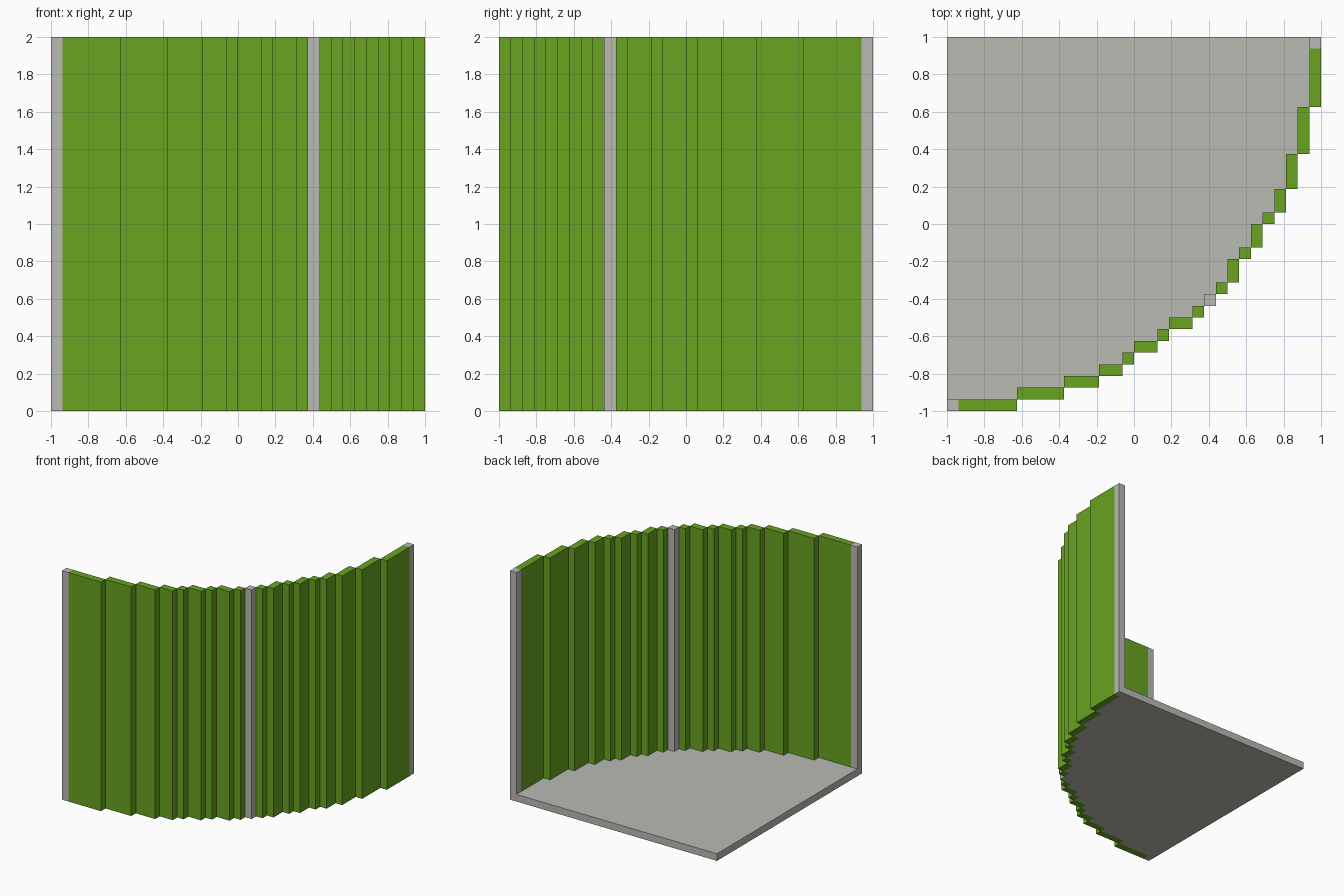
import bpy
import bmesh

N = 32                      # cells along each side
U = 2 / N                   # cell size
RUNS = [6, 4, 3, 2, 1, 2, 1, 2, 1]   # wall run lengths, from one end to the middle post

cube = bpy.data.objects.get("Cube")
if cube:
    bpy.data.objects.remove(cube, do_unlink=True)


def make_material(name, color):
    mat = bpy.data.materials.new(name)
    mat.use_nodes = True
    mat.diffuse_color = color
    mat.node_tree.nodes["Principled BSDF"].inputs["Base Color"].default_value = color
    return mat


green = make_material("leaf green", (0.138, 0.366, 0.015, 1))
grey = make_material("light grey", (0.491, 0.497, 0.456, 1))


def prism(name, outline, height, mat):
    """Extrude an outline, given in cells, up from the ground."""
    bm = bmesh.new()
    base = bm.faces.new([bm.verts.new((x * U - 1, y * U - 1, 0)) for x, y in outline])
    top = bmesh.ops.extrude_face_region(bm, geom=[base])["geom"]
    bmesh.ops.translate(bm, vec=(0, 0, height),
                        verts=[v for v in top if isinstance(v, bmesh.types.BMVert)])
    bmesh.ops.recalc_face_normals(bm, faces=bm.faces)
    mesh = bpy.data.meshes.new(name)
    bm.to_mesh(mesh)
    bm.free()
    mesh.materials.append(mat)
    obj = bpy.data.objects.new(name, mesh)
    bpy.context.collection.objects.link(obj)
    return obj


def block(x0, y0, x1, y1):
    return [(x0, y0), (x1, y0), (x1, y1), (x0, y1)]


def mirrored(points):
    """Reflect across the diagonal symmetry line."""
    return [(N - y, N - x) for x, y in reversed(points)]


# Stepped wall panels on both halves, collecting the floor edge along the way
edge = []
x = 0
for row, length in enumerate(RUNS):
    start = x + 1 if row == 0 else x      # the end cell belongs to a post
    panel = block(start, row, x + length, row + 1)
    prism(f"front_wall_panel_{row + 1}", panel, 2, green)
    prism(f"side_wall_panel_{row + 1}", mirrored(panel), 2, green)
    edge += [(x, row + 1), (x + length, row + 1)]
    x += length

# Posts at the two ends and the middle
end_post = block(0, 0, 1, 1)
prism("front_end_post", end_post, 2, grey)
prism("side_end_post", mirrored(end_post), 2, grey)
prism("middle_post", block(x, len(RUNS), x + 1, len(RUNS) + 1), 2, grey)

# Floor slab filling the inside of the stepped curve
corner = [(x, len(RUNS) + 1)]
prism("floor", [(0, N)] + edge + corner + mirrored(edge), U, grey)
